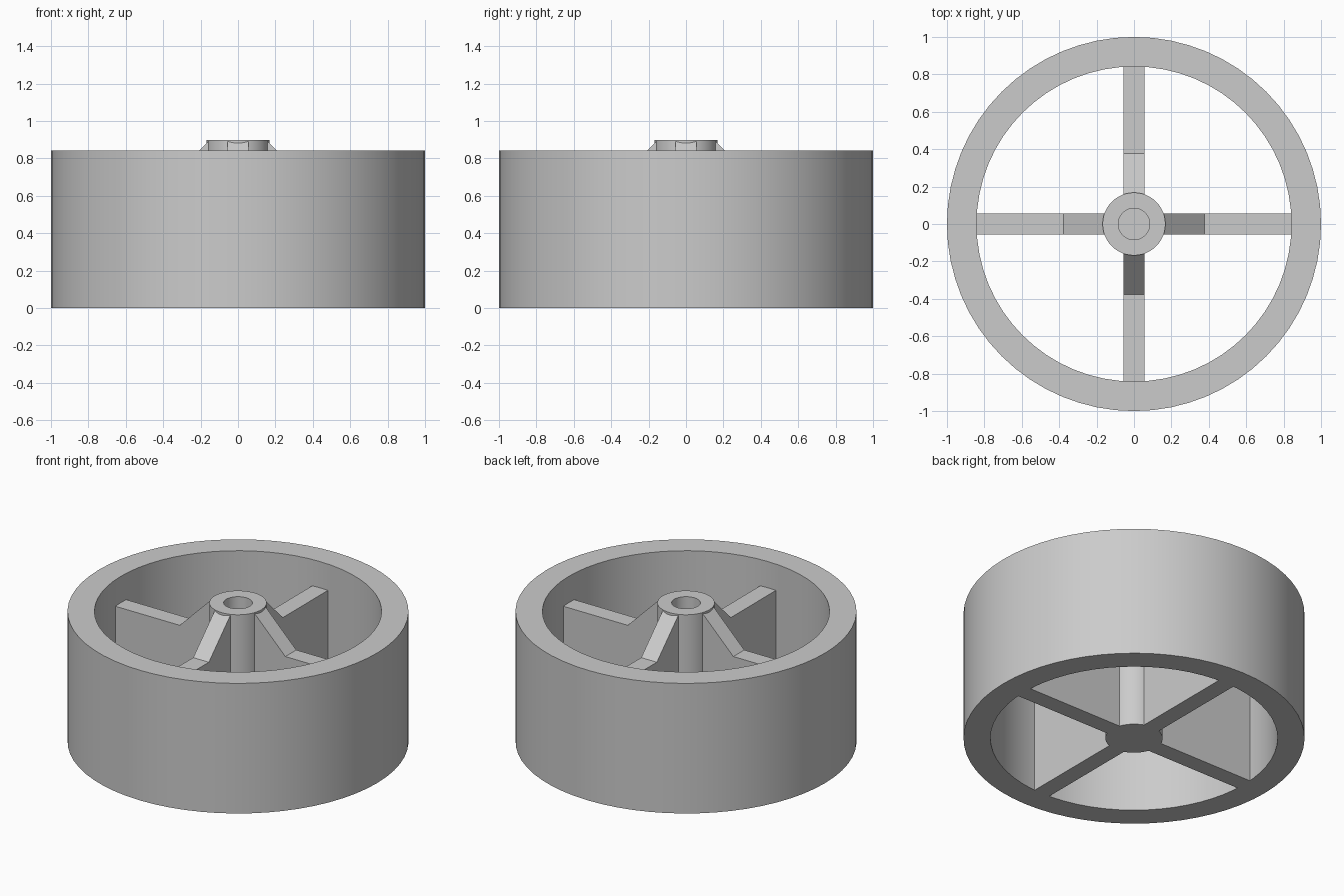
import bpy, bmesh, math
from mathutils import Matrix, Vector

cube = bpy.data.objects.get("Cube")
if cube:
    bpy.data.objects.remove(cube)

RIM_R, RIM_INNER, RIM_H = 1.0, 0.842, 0.842
HUB_R, BORE_R, HUB_H, BORE_FLOOR = 0.168, 0.084, 0.898, 0.22
SPOKE_H, SPOKE_W = 0.672, 0.112

grey = bpy.data.materials.new("plain grey")
grey.use_nodes = True
grey.diffuse_color = (0.6, 0.6, 0.6, 1)
grey.node_tree.nodes["Principled BSDF"].inputs["Base Color"].default_value = (0.6, 0.6, 0.6, 1)


def finish(name, bm):
    bmesh.ops.remove_doubles(bm, verts=bm.verts, dist=1e-5)
    bmesh.ops.recalc_face_normals(bm, faces=bm.faces)
    mesh = bpy.data.meshes.new(name)
    bm.to_mesh(mesh)
    bm.free()
    mesh.materials.append(grey)
    obj = bpy.data.objects.new(name, mesh)
    bpy.context.collection.objects.link(obj)
    bpy.ops.object.select_all(action="DESELECT")
    obj.select_set(True)
    bpy.context.view_layer.objects.active = obj
    bpy.ops.object.shade_smooth_by_angle(angle=math.radians(30))
    return obj


def lathe(name, profile, steps, closed):
    """Spin an (r, z) profile around the vertical axis."""
    bm = bmesh.new()
    verts = [bm.verts.new((r, 0, z)) for r, z in profile]
    edges = [bm.edges.new(pair) for pair in zip(verts, verts[1:])]
    if closed:
        edges.append(bm.edges.new((verts[-1], verts[0])))
    bmesh.ops.spin(bm, geom=verts + edges, cent=(0, 0, 0), axis=(0, 0, 1),
                   angle=math.tau, steps=steps, use_merge=True)
    return finish(name, bm)


# Outer rim: a plain tube
lathe("rim", [(RIM_R, 0), (RIM_R, RIM_H), (RIM_INNER, RIM_H), (RIM_INNER, 0)], 64, True)

# Hub: solid post with a blind bore in its top
lathe("hub", [(0, 0), (HUB_R, 0), (HUB_R, HUB_H), (BORE_R, HUB_H),
              (BORE_R, BORE_FLOOR), (0, BORE_FLOOR)], 48, False)

# Spokes: flat webs with a 45 degree gusset rising to the hub
root, gusset_top = 0.13, 0.895
gusset_end = 0.378
tip = RIM_INNER + 0.03
spoke_profile = [(root, 0), (tip, 0), (tip, SPOKE_H), (gusset_end, SPOKE_H),
                 (gusset_end - (gusset_top - SPOKE_H), gusset_top), (root, gusset_top)]
for i, side in enumerate(("left", "back", "right", "front")):
    bm = bmesh.new()
    face = bm.faces.new([bm.verts.new((x, -SPOKE_W / 2, z)) for x, z in spoke_profile])
    ext = bmesh.ops.extrude_face_region(bm, geom=[face], use_keep_orig=True)
    moved = [g for g in ext["geom"] if isinstance(g, bmesh.types.BMVert)]
    bmesh.ops.translate(bm, verts=moved, vec=Vector((0, SPOKE_W, 0)))
    bmesh.ops.rotate(bm, verts=bm.verts, cent=(0, 0, 0),
                     matrix=Matrix.Rotation(i * math.pi / 2, 3, "Z"))
    finish(side + "_spoke", bm)
